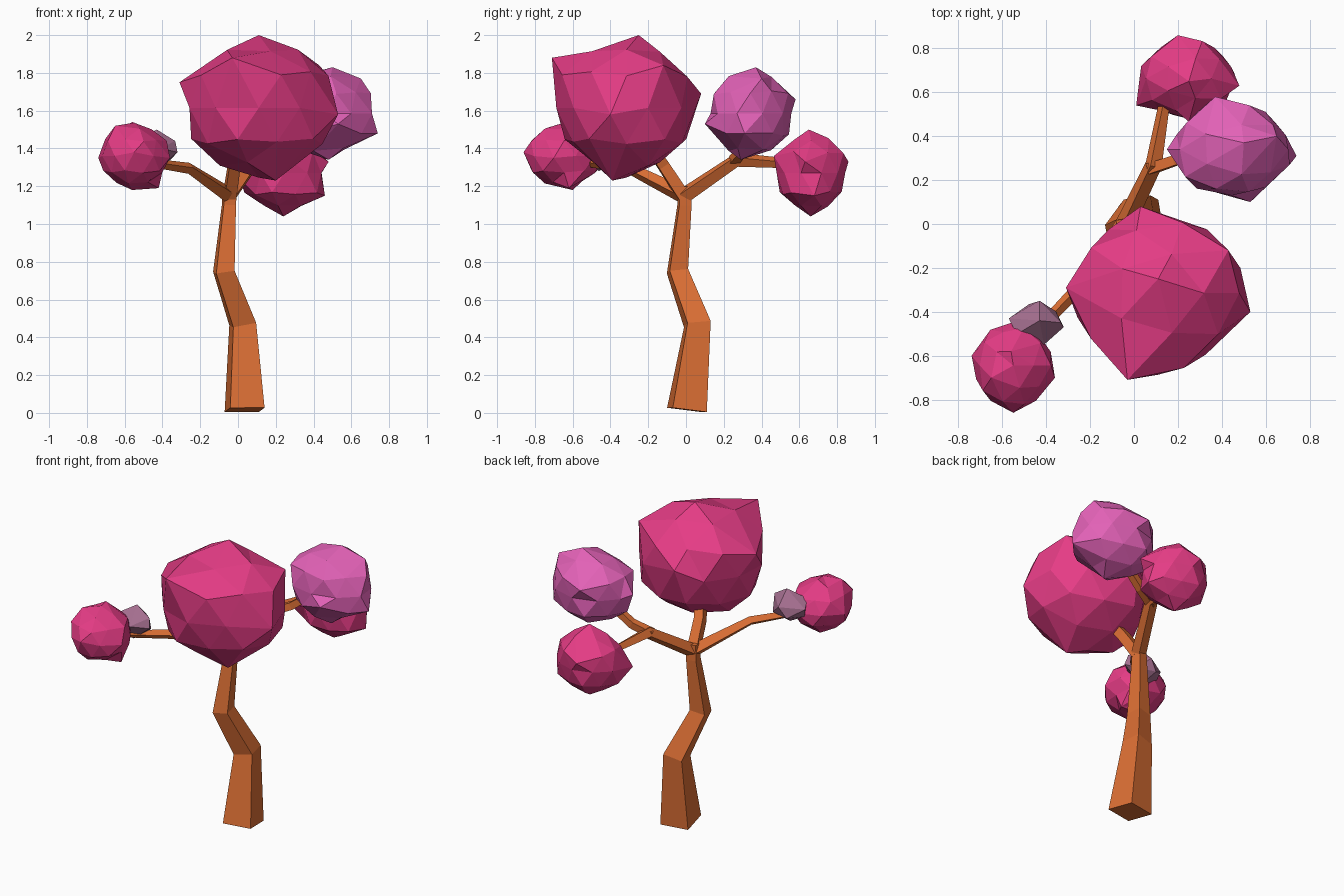
import bpy, bmesh, math, random
from mathutils import Vector

if "Cube" in bpy.data.objects:
    bpy.data.objects.remove(bpy.data.objects["Cube"])

random.seed(4)


def material(name, rgb):
    m = bpy.data.materials.new(name)
    m.diffuse_color = (*rgb, 1)
    m.use_nodes = True
    m.node_tree.nodes["Principled BSDF"].inputs["Base Color"].default_value = m.diffuse_color
    return m


BARK = material("bark", (0.72, 0.16, 0.035))
MAGENTA = material("magenta", (0.78, 0.045, 0.235))
ORCHID = material("orchid", (0.76, 0.12, 0.47))
MAUVE = material("mauve", (0.38, 0.16, 0.28))


def finish(name, bm, mat):
    bmesh.ops.recalc_face_normals(bm, faces=bm.faces)
    mesh = bpy.data.meshes.new(name)
    bm.to_mesh(mesh)
    bm.free()
    mesh.materials.append(mat)
    ob = bpy.data.objects.new(name, mesh)
    bpy.context.collection.objects.link(ob)


def limb(name, path):
    """Four-sided tapering tube through (x, y, z, radius) stations."""
    pts = [Vector(p[:3]) for p in path]
    bm = bmesh.new()
    rings = []
    for i, p in enumerate(pts):
        before = (p - pts[i - 1]).normalized() if i else Vector()
        after = (pts[i + 1] - p).normalized() if i < len(pts) - 1 else Vector()
        turn = Vector((0, 0, 1)).rotation_difference(before + after)
        ring = []
        for k in range(4):
            a = math.radians(54.5 + 90 * k)
            ring.append(bm.verts.new(p + turn @ Vector((math.cos(a), math.sin(a), 0)) * path[i][3]))
        rings.append(ring)
    for lo, hi in zip(rings, rings[1:]):
        for k in range(4):
            j = (k + 1) % 4
            bm.faces.new((lo[k], lo[j], hi[j], hi[k]))
    bm.faces.new(rings[0][::-1])
    bm.faces.new(rings[-1])
    finish(name, bm, BARK)


def foliage(name, mat, tips, detail=2, rough=0.04):
    """Rough faceted clump; tips are its left, right, front, back, bottom, top points, then extra corners."""
    tips = [Vector(t) for t in tips]
    mid = Vector([(tips[2 * i][i] + tips[2 * i + 1][i]) / 2 for i in range(3)])
    half = Vector([(tips[2 * i + 1][i] - tips[2 * i][i]) / 2 for i in range(3)])
    bm = bmesh.new()
    bmesh.ops.create_icosphere(bm, subdivisions=detail, radius=1)
    for v in bm.verts:
        base = 0.98 if len(v.link_edges) == 5 else 0.91  # main corners stand proud
        v.co *= base + random.uniform(-rough, rough)
        v.co = mid + Vector([max(-0.98, min(0.98, c)) for c in v.co]) * half
    free = list(bm.verts)
    for tip in tips:  # match by direction so neighbouring faces never fold over
        v = max(free, key=lambda w: (w.co - mid).normalized().dot((tip - mid).normalized()))
        v.co = tip
        free.remove(v)
    finish(name, bm, mat)


# Crooked trunk
limb("trunk", [(0.035, 0.005, 0.016, 0.13), (0.025, 0.06, 0.47, 0.088),
               (-0.075, -0.045, 0.75, 0.070), (-0.048, -0.008, 1.10, 0.046),
               (-0.045, -0.01, 1.20, 0.046)])

# Branches
limb("left_branch", [(-0.045, -0.01, 1.15, 0.045), (-0.26, -0.30, 1.295, 0.030),
                     (-0.50, -0.55, 1.33, 0.022)])
limb("front_branch", [(-0.045, -0.01, 1.14, 0.045), (-0.02, -0.12, 1.31, 0.042),
                      (0.06, -0.25, 1.50, 0.036)])
limb("back_branch", [(-0.045, -0.01, 1.15, 0.045), (0.09, 0.27, 1.34, 0.040),
                     (0.14, 0.56, 1.32, 0.026), (0.22, 0.66, 1.28, 0.022)])
limb("back_fork", [(0.07, 0.25, 1.33, 0.035), (0.19, 0.29, 1.38, 0.032),
                   (0.42, 0.33, 1.55, 0.026)])

# Foliage clumps
foliage("main_foliage", MAGENTA, [
    (-0.31, -0.29, 1.75), (0.53, -0.40, 1.58), (-0.03, -0.71, 1.88),
    (0.03, 0.08, 1.69), (0.20, -0.39, 1.23), (0.11, -0.25, 2.00),
    (0.43, -0.12, 1.84)])
foliage("right_foliage", ORCHID, [
    (0.15, 0.34, 1.60), (0.74, 0.31, 1.48), (0.53, 0.10, 1.53),
    (0.37, 0.58, 1.66), (0.48, 0.29, 1.34), (0.50, 0.37, 1.83),
    (0.65, 0.40, 1.77)])
foliage("back_foliage", MAGENTA, [
    (0.01, 0.54, 1.24), (0.48, 0.63, 1.33), (0.25, 0.465, 1.36),
    (0.20, 0.86, 1.33), (0.24, 0.66, 1.04), (0.25, 0.65, 1.50),
    (0.46, 0.68, 1.15)])
foliage("left_foliage", MAGENTA, [
    (-0.74, -0.60, 1.35), (-0.36, -0.70, 1.35), (-0.55, -0.86, 1.38),
    (-0.50, -0.43, 1.36), (-0.56, -0.60, 1.18), (-0.56, -0.58, 1.54),
    (-0.65, -0.70, 1.52), (-0.42, -0.62, 1.19)])
foliage("small_foliage", MAUVE, [
    (-0.57, -0.43, 1.40), (-0.32, -0.47, 1.38), (-0.41, -0.55, 1.40),
    (-0.43, -0.35, 1.41), (-0.44, -0.46, 1.28), (-0.43, -0.44, 1.50)], detail=1, rough=0.03)
